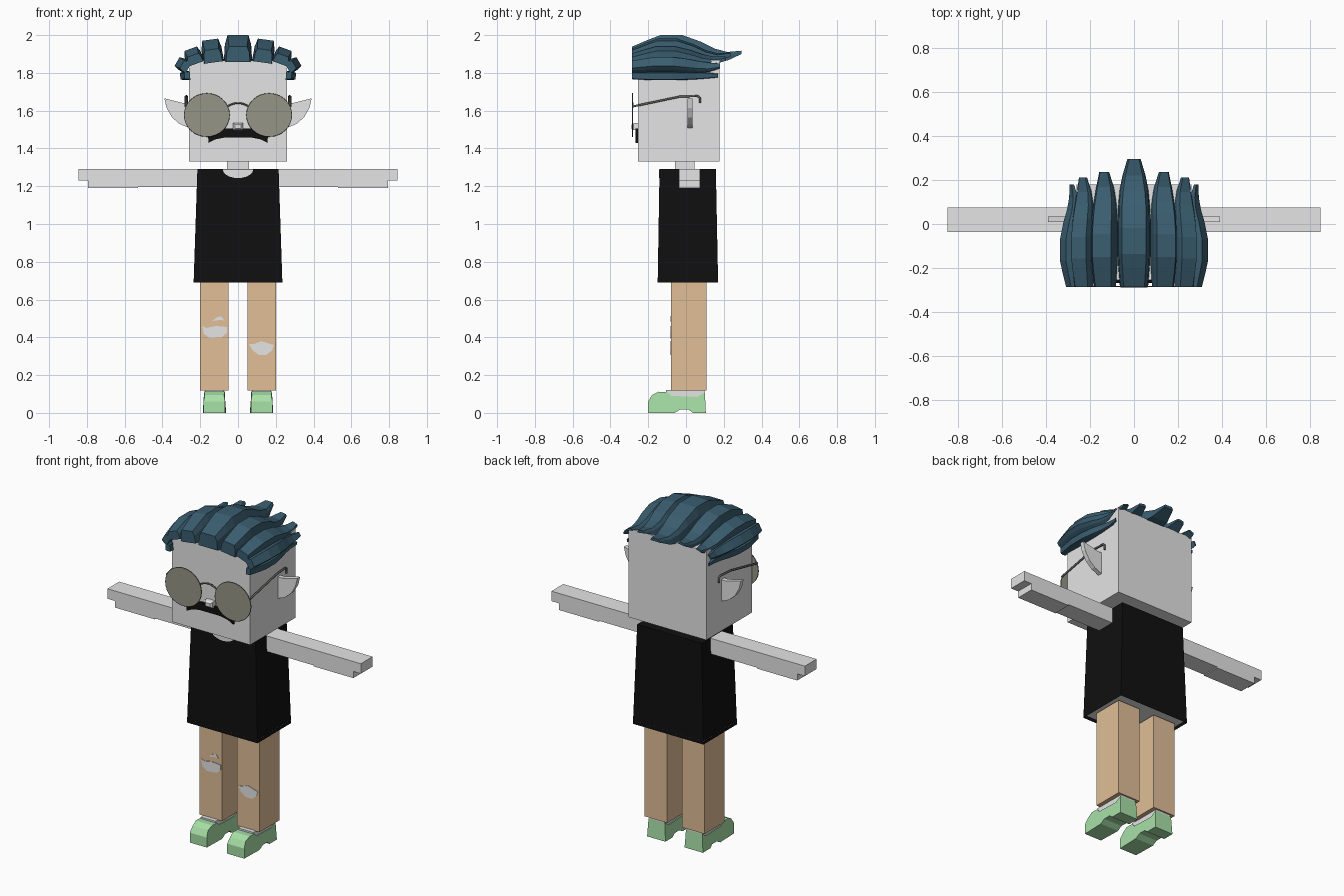
import bpy, bmesh, math
from mathutils import Vector

cube = bpy.data.objects.get("Cube")
if cube:
    bpy.data.objects.remove(cube, do_unlink=True)


def material(name, rgb):
    m = bpy.data.materials.new(name)
    m.use_nodes = True
    m.diffuse_color = (*rgb, 1)
    m.node_tree.nodes["Principled BSDF"].inputs["Base Color"].default_value = (*rgb, 1)
    return m


SKIN = material("pale_grey_skin", (0.78, 0.78, 0.78))
SHIRT = material("black_cloth", (0.005, 0.005, 0.005))
TROUSER = material("tan_cloth", (0.75, 0.52, 0.31))
SHOE = material("mint_green", (0.39, 0.75, 0.39))
HAIR = material("teal_hair", (0.042, 0.11, 0.16))
LENS = material("olive_lens", (0.30, 0.30, 0.245))
FRAME = material("dark_frame", (0.12, 0.12, 0.11))


def finish(name, bm, *mats):
    bmesh.ops.recalc_face_normals(bm, faces=bm.faces)
    mesh = bpy.data.meshes.new(name)
    bm.to_mesh(mesh)
    bm.free()
    for m in mats:
        mesh.materials.append(m)
    ob = bpy.data.objects.new(name, mesh)
    bpy.context.collection.objects.link(ob)
    return ob


def loft(rings):
    """Bridge closed rings of points and cap both ends."""
    bm = bmesh.new()
    loops = [[bm.verts.new(p) for p in ring] for ring in rings]
    for a, b in zip(loops, loops[1:]):
        for i in range(len(a)):
            j = (i + 1) % len(a)
            bm.faces.new((a[i], a[j], b[j], b[i]))
    bm.faces.new(loops[0])
    bm.faces.new(loops[-1])
    return bm


def rect(x, y0, y1, z):
    return [(-x, y0, z), (x, y0, z), (x, y1, z), (-x, y1, z)]


def box(name, x0, x1, y0, y1, z0, z1, mat):
    ring = lambda z: [(x0, y0, z), (x1, y0, z), (x1, y1, z), (x0, y1, z)]
    return finish(name, loft([ring(z0), ring(z1)]), mat)


def plate(name, outline, y0, y1, mat, side=1):
    """Extrude an x-z outline along y."""
    return finish(name, loft([[(side * x, y, z) for x, z in outline] for y in (y0, y1)]), mat)


def wire(name, points, radius, mat):
    cu = bpy.data.curves.new(name, "CURVE")
    cu.dimensions = "3D"
    cu.bevel_depth = radius
    cu.bevel_resolution = 1
    cu.use_fill_caps = True
    sp = cu.splines.new("POLY")
    sp.points.add(len(points) - 1)
    for p, co in zip(sp.points, points):
        p.co = (*co, 1)
    cu.materials.append(mat)
    ob = bpy.data.objects.new(name, cu)
    bpy.context.collection.objects.link(ob)


# Head and neck
box("head", -0.26, 0.26, -0.255, 0.178, 1.33, 1.865, SKIN)
box("neck", -0.058, 0.058, -0.058, 0.045, 1.27, 1.34, SKIN)

# Shirt with an open hem
bm = loft([rect(0.235, -0.15, 0.17, 0.69), rect(0.215, -0.14, 0.158, 1.29)])
bm.faces.ensure_lookup_table()
hem = min(bm.faces, key=lambda f: f.calc_center_median().z)
bmesh.ops.inset_individual(bm, faces=[hem], thickness=0.012)
for v in hem.verts:
    v.co.z += 0.02
hem.material_index = 1
finish("shirt", bm, SHIRT, SKIN)
scoop = [(0.08 * math.cos(a), 1.288 + 0.045 * math.sin(a))
         for a in (math.pi * (1 + i / 10) for i in range(11))]
plate("neckline", scoop, -0.144, -0.137, SKIN)

# Bare skin shapes showing at the torn knees
box_hole = [(-0.19, 0.46), (-0.165, 0.45), (-0.12, 0.46), (-0.058, 0.455),
            (-0.058, 0.425), (-0.085, 0.40), (-0.15, 0.395), (-0.182, 0.42)]
slit = [(-0.137, 0.485), (-0.115, 0.505), (-0.09, 0.512), (-0.072, 0.49), (-0.10, 0.492)]
round_hole = [(0.057, 0.365), (0.085, 0.365), (0.125, 0.38), (0.16, 0.368), (0.19, 0.36),
              (0.18, 0.33), (0.15, 0.307), (0.11, 0.307), (0.078, 0.33)]
for name, shape in (("right_knee_tear", box_hole), ("right_small_tear", slit),
                    ("left_knee_tear", round_hole)):
    plate(name, shape, -0.083, -0.077, SKIN)

# Moustache
upper = [(0, 1.505), (0.07, 1.505), (0.115, 1.475), (0.16, 1.475)]
lower = [(0.155, 1.43), (0.12, 1.448), (0.07, 1.458), (0, 1.458)]
half = upper + lower
plate("moustache", half[:-1] + [lower[-1]] + [(-x, z) for x, z in half[::-1][1:-1]],
      -0.268, -0.25, SHIRT)

# Nose
ring = lambda s, y: [(-s, y, 1.515 - s * 0.7), (s, y, 1.515 - s * 0.7),
                     (s, y, 1.515 + s * 0.7), (-s, y, 1.515 + s * 0.7)]
finish("nose", loft([ring(0.028, -0.25), ring(0.026, -0.278), ring(0.015, -0.288)]), SKIN)

# Glasses bridge
wire("bridge", [(0.06 * i / 4, -0.282, 1.64 - 0.02 * (i / 4) ** 2) for i in range(-4, 5)],
     0.005, FRAME)

arm = [(0.2, 1.29), (0.845, 1.29), (0.845, 1.23), (0.795, 1.23),
       (0.795, 1.19), (0.53, 1.19), (0.53, 1.196), (0.2, 1.196)]
ear = [(0.25, 1.64), (0.29, 1.64), (0.39, 1.665), (0.378, 1.615),
       (0.35, 1.565), (0.31, 1.53), (0.25, 1.505)]
shoe = [(-0.2, 0), (-0.2, 0.06), (-0.18, 0.095), (-0.145, 0.112), (-0.1, 0.11), (-0.08, 0.09),
        (0.06, 0.085), (0.1, 0.108), (0.105, 0), (0.035, 0), (0.015, 0.018), (-0.03, 0.018),
        (-0.06, 0)]

# Paired parts
for s, label in ((1, "left"), (-1, "right")):
    plate(label + "_arm", arm, -0.037, 0.075, SKIN, s)
    plate(label + "_ear", ear, 0.008, 0.035, SKIN, s)
    lo, hi = sorted((s * 0.05, s * 0.2))
    box(label + "_leg", lo, hi, -0.08, 0.108, 0.118, 0.70, TROUSER)
    lo, hi = sorted((s * 0.075, s * 0.175))
    box(label + "_foot", lo, hi, -0.105, 0.098, 0.05, 0.12, SKIN)

    # Shoe, drawn in at the top and the toe
    rings = []
    for e in (-1, 1):
        ring = []
        for y, z in shoe:
            w = 0.061 * (0.9 if z > 0.08 else 1) * (0.93 if y < -0.17 else 1)
            ring.append((s * 0.125 + e * w, y, z))
        rings.append(ring)
    finish(label + "_shoe", loft(rings), SHOE)

    # Lens, rim and temple
    circle = [(0.165 + 0.119 * math.cos(a), 1.577 + 0.113 * math.sin(a))
              for a in (math.tau * i / 32 for i in range(32))]
    plate(label + "_lens", circle, -0.286, -0.280, LENS, s)
    wire(label + "_rim", [(s * x, -0.283, z) for x, z in circle + circle[:1]], 0.003, FRAME)
    wire(label + "_temple", [(s * 0.278, -0.283, 1.622), (s * 0.278, -0.03, 1.675),
                             (s * 0.272, 0.062, 1.677), (s * 0.272, 0.074, 1.668),
                             (s * 0.272, 0.074, 1.64)], 0.006, FRAME)

# Swept hair locks: length fraction, crest height, underside lift, width
stations = [(0, 0.57, 0, 0.85), (0.15, 0.83, 0, 0.95), (0.26, 1, 0, 1), (0.46, 1, 0, 1),
            (0.63, 0.75, 0, 0.97), (0.75, 0.5, 0, 0.88), (0.87, 0.37, 0.05, 0.7),
            (1, 0.42, 0.3, 0.4)]


def lock(name, x, z, tilt, height, width, tip, side=1):
    a = math.radians(tilt)
    out = Vector((math.sin(a), 0, math.cos(a)))
    across = Vector((math.cos(a), 0, -math.sin(a)))
    rings = []
    for t, crest, lift, w in stations:
        base = Vector((x, -0.286 + t * (tip + 0.286), z))
        section = [(-1, lift), (-0.93, lift + (crest - lift) * 0.65), (-0.74, crest),
                   (0.74, crest), (0.93, lift + (crest - lift) * 0.65), (1, lift)]
        ring = [base + across * (u * w * width) + out * (v * height) for u, v in section]
        rings.append([(side * p.x, p.y, p.z) for p in ring])
    finish(name, loft(rings), HAIR)


lock("centre_lock", 0, 1.858, 0, 0.142, 0.075, 0.295)
for s, label in ((1, "left"), (-1, "right")):
    lock(label + "_inner_lock", 0.13, 1.855, 8, 0.122, 0.057, 0.235, s)
    lock(label + "_outer_lock", 0.222, 1.848, 20, 0.085, 0.048, 0.21, s)
    lock(label + "_upper_side_lock", 0.262, 1.825, 60, 0.07, 0.036, 0.18, s)
    lock(label + "_lower_side_lock", 0.254, 1.787, 95, 0.052, 0.024, 0.17, s)
